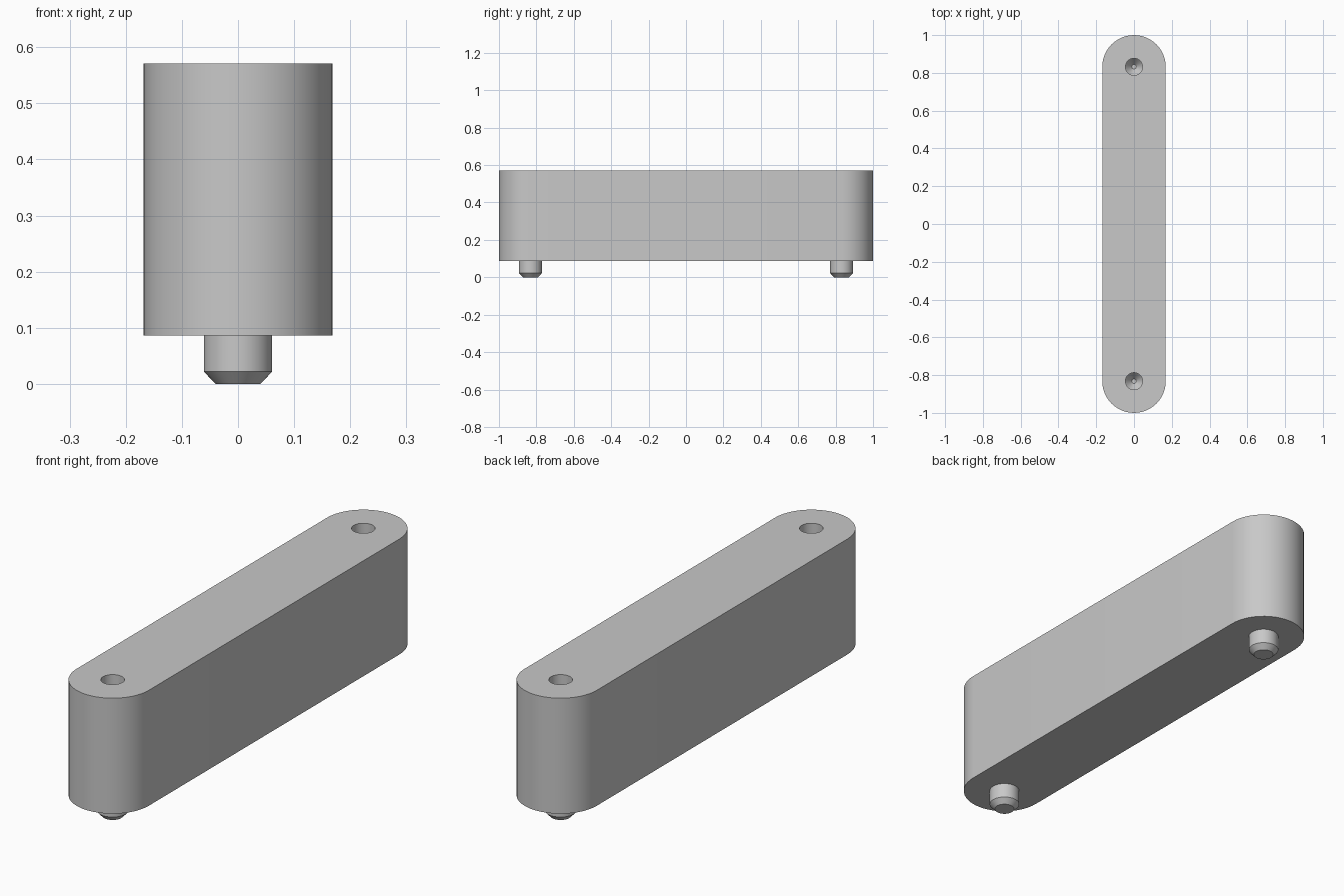
import bpy, bmesh, math

if "Cube" in bpy.data.objects:
    bpy.data.objects.remove(bpy.data.objects["Cube"], do_unlink=True)

HALF_W, BASE, TOP = 0.168, 0.086, 0.571
PIVOT = 1 - HALF_W
SEG = 48

grey = bpy.data.materials.new("plain grey")
grey.use_nodes = True
color = (0.58, 0.58, 0.58, 1)
grey.diffuse_color = color
grey.node_tree.nodes["Principled BSDF"].inputs["Base Color"].default_value = color


def make_object(name, bm):
    bmesh.ops.recalc_face_normals(bm, faces=bm.faces)
    mesh = bpy.data.meshes.new(name)
    bm.to_mesh(mesh)
    bm.free()
    mesh.materials.append(grey)
    obj = bpy.data.objects.new(name, mesh)
    bpy.context.collection.objects.link(obj)
    return obj


def activate(obj):
    bpy.ops.object.select_all(action='DESELECT')
    obj.select_set(True)
    bpy.context.view_layer.objects.active = obj


def smooth(obj):
    activate(obj)
    bpy.ops.object.shade_smooth_by_angle(angle=math.radians(30))


def turned(name, profile, y):
    """Closed round solid from (radius, height) rings, bottom to top."""
    bm = bmesh.new()
    rings = []
    for r, z in profile:
        angles = [2 * math.pi * i / SEG for i in range(SEG)]
        rings.append([bm.verts.new((r * math.cos(a), y + r * math.sin(a), z)) for a in angles])
    for low, high in zip(rings, rings[1:]):
        for i in range(SEG):
            j = (i + 1) % SEG
            bm.faces.new((low[i], low[j], high[j], high[i]))
    bm.faces.new(rings[0])
    bm.faces.new(rings[-1])
    return make_object(name, bm)


# Body: an upright block with fully rounded ends
bm = bmesh.new()
outline = []
for side in (1, -1):
    for i in range(SEG // 2 + 1):
        a = math.pi * i / (SEG // 2)
        outline.append(bm.verts.new((side * HALF_W * math.cos(a),
                                     side * (PIVOT + HALF_W * math.sin(a)), BASE)))
floor = bm.faces.new(outline)
wall = bmesh.ops.extrude_face_region(bm, geom=[floor], use_keep_orig=True)
for v in wall["geom"]:
    if isinstance(v, bmesh.types.BMVert):
        v.co.z = TOP
body = make_object("body", bm)

# Sockets: drilled holes with tapered bottoms
for y in (-PIVOT, PIVOT):
    cutter = turned("socket_cutter", [(0.012, TOP - 0.16), (0.045, TOP - 0.12),
                                      (0.045, TOP + 0.05)], y)
    cutter.hide_render = True
    mod = body.modifiers.new("socket", 'BOOLEAN')
    mod.operation = 'DIFFERENCE'
    mod.solver = 'EXACT'
    mod.object = cutter
    activate(body)
    bpy.ops.object.modifier_apply(modifier=mod.name)
    bpy.data.objects.remove(cutter, do_unlink=True)
smooth(body)

# Pegs: short chamfered pins under each end
for name, y in (("front_peg", -PIVOT), ("back_peg", PIVOT)):
    smooth(turned(name, [(0.04, 0), (0.061, 0.022), (0.061, BASE + 0.005)], y))
